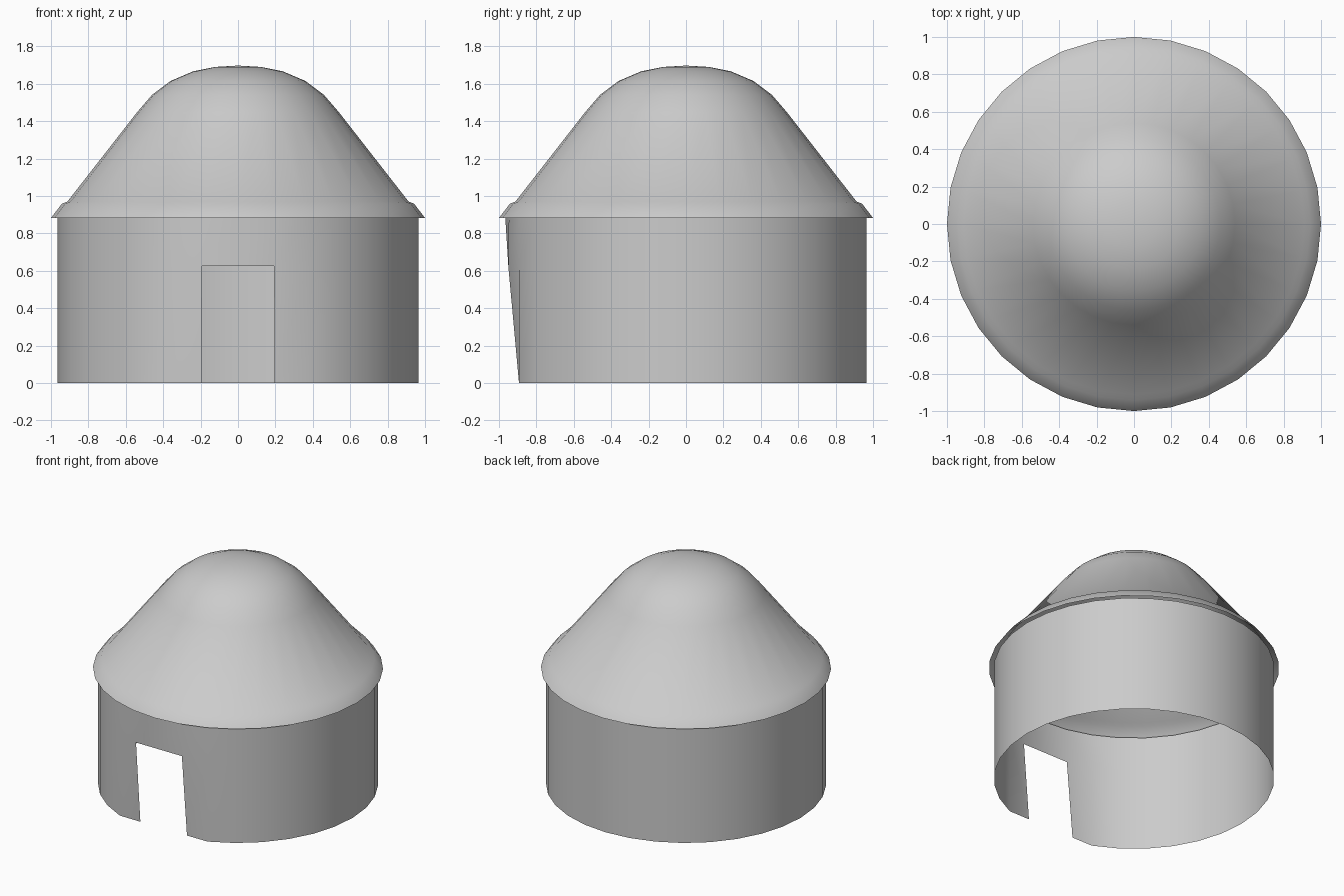
import bpy, math

if "Cube" in bpy.data.objects:
    bpy.data.objects.remove(bpy.data.objects["Cube"])

SIDES = 32


def ring_point(r, z, i):
    a = 2 * math.pi * i / SIDES - math.pi / 2  # index 0 faces the front
    return (r * math.cos(a), r * math.sin(a), z)


def make_object(name, verts, faces, angle):
    mesh = bpy.data.meshes.new(name)
    mesh.from_pydata(verts, [], faces)
    mesh.validate()
    obj = bpy.data.objects.new(name, mesh)
    bpy.context.collection.objects.link(obj)
    bpy.ops.object.select_all(action='DESELECT')
    obj.select_set(True)
    bpy.context.view_layer.objects.active = obj
    bpy.ops.object.shade_smooth_by_angle(angle=math.radians(angle))
    return obj


# Roof: rim, narrow ledge, cone and rounded crown
profile = [(1.0, 0.882), (0.942, 0.958), (0.912, 0.97), (0.54, 1.447),
           (0.46, 1.54), (0.36, 1.615), (0.24, 1.666), (0.12, 1.69)]
verts = [ring_point(r, z, i) for r, z in profile for i in range(SIDES)]
faces = []
for k in range(len(profile) - 1):
    for i in range(SIDES):
        a, b = k * SIDES + i, k * SIDES + (i + 1) % SIDES
        faces.append((a, b, b + SIDES, a + SIDES))
verts.append((0, 0, 1.697))
last = (len(profile) - 1) * SIDES
faces += [(last + i, last + (i + 1) % SIDES, len(verts) - 1) for i in range(SIDES)]
make_object("roof", verts, faces, 50)

# Wall: open thin cylinder, its front flattened at the foot around the doorway
R, H, DOOR = 0.966, 0.882, 0.625
verts = [ring_point(R, z, i) for z in (0, DOOR, H) for i in range(SIDES)]
for i, s in ((1, 1), (SIDES - 1, -1)):
    verts[i] = (0.196 * s, -0.893, 0)
    verts[SIDES + i] = (0.193 * s, -0.95, DOOR)
verts[SIDES] = (0, -0.95, DOOR)
faces = []
for k in range(2):
    for i in range(SIDES):
        if k == 0 and i in (0, SIDES - 1):
            continue  # doorway
        a, b = k * SIDES + i, k * SIDES + (i + 1) % SIDES
        faces.append((a, b, b + SIDES, a + SIDES))
wall = make_object("wall", verts, faces, 40)

# Drop the unused vertex at the foot of the doorway
import bmesh
bm = bmesh.new()
bm.from_mesh(wall.data)
bmesh.ops.delete(bm, geom=[v for v in bm.verts if not v.link_faces], context='VERTS')
bm.to_mesh(wall.data)
bm.free()
